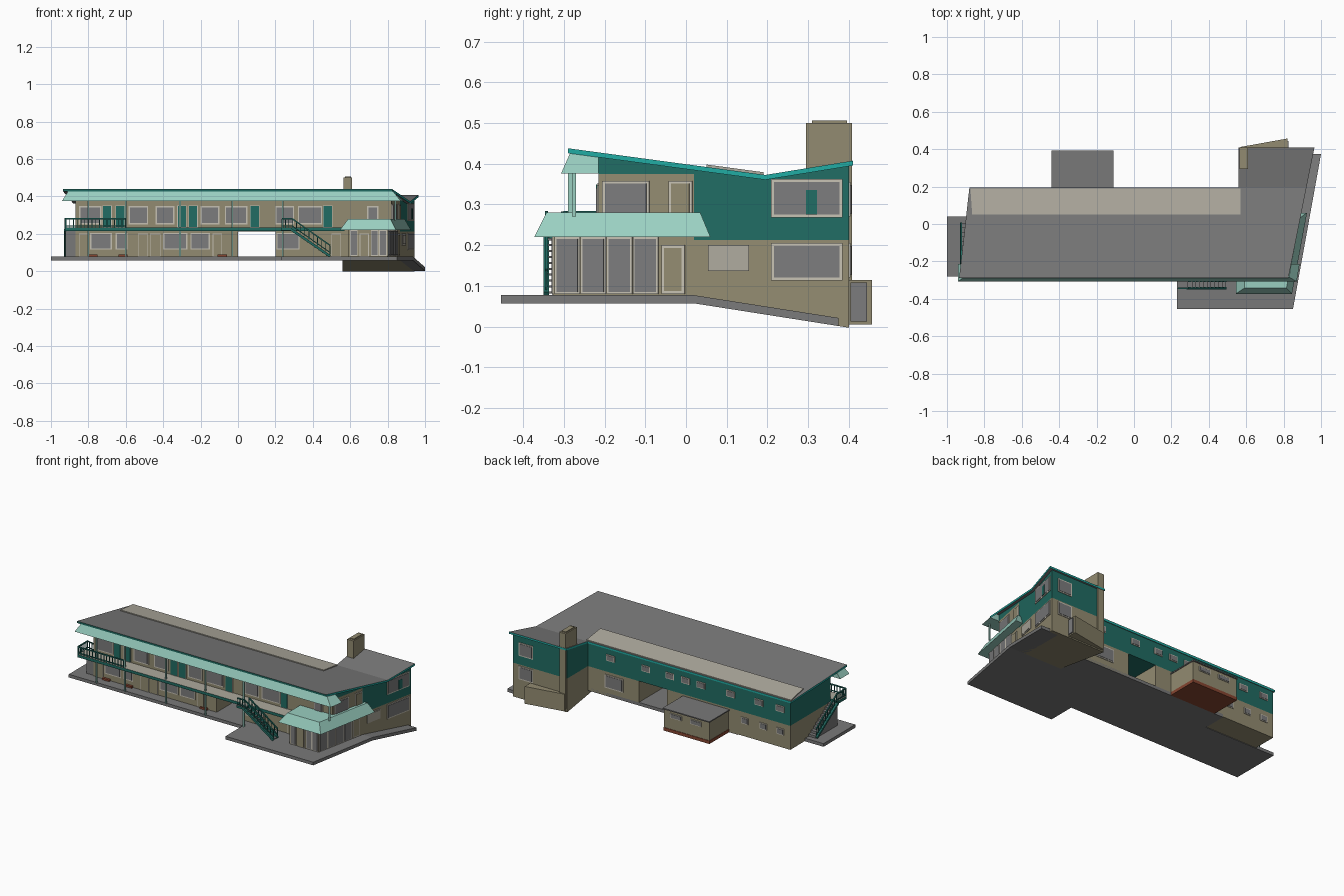
import bpy
import bmesh
from mathutils import Vector

if "Cube" in bpy.data.objects:
    bpy.data.objects.remove(bpy.data.objects["Cube"], do_unlink=True)


def colour(name, r, g, b):
    m = bpy.data.materials.new(name)
    m.use_nodes = True
    m.diffuse_color = (r, g, b, 1)
    m.node_tree.nodes["Principled BSDF"].inputs["Base Color"].default_value = (r, g, b, 1)
    return m


GREY = colour("grey", .19, .19, .19)
TAN = colour("tan", .29, .26, .165)
TEAL = colour("dark teal", .015, .15, .125)
MINT = colour("light mint", .32, .62, .53)
TRIM = colour("bright teal", .015, .4, .36)
BEIGE = colour("beige", .42, .4, .34)
PALE = colour("pale frame", .56, .53, .45)
GLASS = colour("window grey", .2, .2, .205)
BRICK = colour("brick red", .24, .06, .03)


# ---------- helpers ----------
def level(z, p):
    return z(p[1]) if callable(z) else z


def prism(bm, foot, z0, z1, mi=0, top=None):
    """Solid from a plan outline; heights may be functions of y, top may differ."""
    low = [bm.verts.new((p[0], p[1], level(z0, p))) for p in foot]
    high = [bm.verts.new((p[0], p[1], level(z1, p))) for p in (top or foot)]
    n = len(foot)
    faces = [bm.faces.new(low[::-1]), bm.faces.new(high)]
    faces += [bm.faces.new((low[i], low[(i + 1) % n], high[(i + 1) % n], high[i])) for i in range(n)]
    for f in faces:
        f.material_index = mi


def finish(bm, name, mats, rule=None):
    bmesh.ops.recalc_face_normals(bm, faces=bm.faces)
    if rule:
        for f in bm.faces:
            f.material_index = rule(f.normal)
    me = bpy.data.meshes.new(name)
    bm.to_mesh(me)
    bm.free()
    for m in mats:
        me.materials.append(m)
    ob = bpy.data.objects.new(name, me)
    bpy.context.scene.collection.objects.link(ob)
    return ob


def block(name, foot, z0, z1, *mats, top=None, rule=None):
    bm = bmesh.new()
    prism(bm, foot, z0, z1, 0, top)
    return finish(bm, name, mats, rule)


def rect(x0, x1, y0, y1):
    return [(x0, y0), (x1, y0), (x1, y1), (x0, y1)]


def beam(bm, a, b, w=.005):
    """Square bar between two points."""
    a, b = Vector(a), Vector(b)
    d = (b - a).normalized()
    side = d.cross((0, 0, 1) if abs(d.z) < .9 else (1, 0, 0)).normalized() * w / 2
    up = d.cross(side).normalized() * w / 2
    ends = [[bm.verts.new(p + s * side + t * up) for s, t in ((-1, -1), (1, -1), (1, 1), (-1, 1))]
            for p in (a, b)]
    bm.faces.new(ends[0])
    bm.faces.new(ends[1][::-1])
    for i in range(4):
        j = (i + 1) % 4
        bm.faces.new((ends[0][i], ends[0][j], ends[1][j], ends[1][i]))


def panel(name, p, q, z0, z1, fill=GLASS, frame=PALE, edge=.007):
    """Framed window or door plate; the outside lies right of the line p to q."""
    p, q = Vector(p), Vector(q)
    d = (q - p).normalized()
    out = Vector((d.y, -d.x))
    bm = bmesh.new()
    for e, t, mi in ((0, .004, 0), (edge, .006, 1)):
        a, b = p + d * e, q - d * e
        prism(bm, [a, a + out * t, b + out * t, b], z0 + e, z1 - e, mi)
    finish(bm, name, [frame, fill])


def roof_z(y):
    return .426 - .135 * (y + .29) if y < .195 else .3605 + .163 * (y - .195)


def roof_top(y):
    return roof_z(y) + .012


def strip_top(y):
    return roof_z(y) + .018


def slope_z(y):
    return .057 - .157 * max(0, y - .02)


def slope_top(y):
    return slope_z(y) + .02


def wall_x(y):
    return .82 + .2 * (y + .215)


def wing(y0, y1, x0=.56):
    return [(x0, y0), (wall_x(y0), y0), (wall_x(y1), y1), (x0, y1)]


LEFT, FRONT, BACK, MID, REAR = -.87, -.215, .19, .213, .4

# ---------- ground ----------
block("ground_slab", [(-1, -.28), (.23, -.28), (.23, -.455), (.85, -.455), (.936, .02), (.82, .02),
                      (.82, BACK), (-.5, BACK), (-.5, .04), (-1, .04)], .057, .077, GREY)
block("side_ramp", [(.82, .02), (.936, .02), (1, .375), (.88, .375)], slope_z, slope_top, GREY)

# ---------- lower storey, with an open passage ----------
block("lower_rooms_left", rect(LEFT, 0, FRONT, BACK), .06, MID, TAN)
block("lower_rooms_right", rect(.2, .56, FRONT, BACK), .06, MID, TAN)
block("lower_wing_front", wing(FRONT, .02), .06, MID, TAN)
block("lower_wing_back", wing(.02, REAR), slope_z, MID, TAN)
block("lobby", wing(-.325, FRONT, .59), .077, .225, TAN)
block("rear_room", rect(-.435, -.115, BACK, .385), .075, .195, TAN)
block("rear_room_base", rect(-.437, -.113, BACK, .388), .057, .077, BRICK)
block("rear_room_roof", rect(-.44, -.11, BACK, .393), .195, .202, GREY)
block("cellar_entry", [(.57, REAR), (.82, REAR), (.82, .457), (.57, .412)], .005, .115, TAN)

# ---------- upper storey ----------
block("upper_rooms", rect(LEFT, .56, FRONT, BACK), MID, roof_z, TEAL, TAN,
      rule=lambda n: int(n.y < -.5))
block("upper_wing_front", wing(FRONT, .02), MID, .375, TAN)
block("upper_wing_gable", wing(FRONT, .02), .375, roof_z, TEAL)
block("upper_wing_middle", wing(.02, .195), MID, roof_z, TEAL)
block("upper_wing_back", wing(.195, REAR), MID, roof_z, TEAL)


# ---------- roofs ----------
def roof_rule(n):
    return 0 if abs(n.z) > .5 else (2 if n.y < -.5 else 1)


block("main_roof", [(-.935, -.29), (.825, -.29), (.922, .195), (-.88, .195)], roof_z, roof_top,
      GREY, TRIM, TEAL, rule=roof_rule)
block("wing_roof", [(.56, .195), (.922, .195), (.965, .41), (.56, .41)], roof_z, roof_top,
      GREY, TRIM, TEAL, rule=roof_rule)
block("roof_strip", [(-.865, .05), (.57, .05), (.57, .19), (-.875, .19)], roof_top, strip_top, BEIGE)
block("front_mansard", [(-.94, -.307), (.87, -.307), (.885, FRONT), (-.94, FRONT)], .376, roof_z, MINT,
      top=[(-.91, -.285), (.83, -.285), (.84, FRONT), (-.91, FRONT)])
block("lobby_canopy", [(.545, -.373), (.845, -.373), (.925, .06), (.83, .06), (.545, FRONT)], .22, .28, MINT,
      top=[(.59, -.343), (.815, -.343), (.89, .035), (.83, .035), (.59, FRONT)])
block("chimney", rect(.565, .61, .295, .408), .02, .5, TAN)
block("chimney_cap", rect(.572, .603, .31, .395), .5, .506, TAN)

# ---------- balcony ----------
block("balcony_deck", rect(-.925, .57, -.3, FRONT), .214, .232, BEIGE, TEAL,
      rule=lambda n: int(abs(n.z) < .5))
bm = bmesh.new()
for x in (-.8, -.6, -.31, -.03, .24):
    beam(bm, (x, -.285, .077), (x, -.285, .38), .009)
beam(bm, (.84, -.275, .27), (.84, -.275, .38), .009)
finish(bm, "posts", [MINT])


def railing(name, a, b, count, height=.048):
    a, b = Vector(a), Vector(b)
    up = Vector((0, 0, height))
    bm = bmesh.new()
    beam(bm, a + up, b + up, .007)
    beam(bm, a + up * .2, b + up * .2, .005)
    for i in range(count + 1):
        p = a.lerp(b, i / count)
        beam(bm, p, p + up, .004)
    finish(bm, name, [TEAL])


railing("balcony_railing", (-.92, -.297, .232), (-.6, -.297, .232), 16)
railing("balcony_end_railing", (-.922, -.297, .232), (-.922, -.2, .232), 5)
railing("landing_railing", (.235, -.343, .232), (.29, -.343, .232), 3)

# ---------- front stairs ----------
block("stair_landing", rect(.23, .29, -.345, -.3), .218, .232, GREY, TEAL,
      rule=lambda n: int(abs(n.z) < .5))
bm = bmesh.new()
for i in range(10):
    x, z = .29 + .02 * i, .217 - .0145 * i
    prism(bm, rect(x, x + .022, -.343, -.302), z - .005, z)
finish(bm, "stair_treads", [GREY])
for side, y in (("front", -.343), ("back", -.303)):
    bm = bmesh.new()
    beam(bm, (.285, y, .222), (.492, y, .08), .013)
    finish(bm, side + "_stair_stringer", [TEAL])
    railing(side + "_stair_railing", (.29, y, .232), (.492, y, .09), 9)

# ---------- end stairs ----------
bm = bmesh.new()
for i in range(9):
    y = -.21 + .024 * i
    prism(bm, rect(-.922, LEFT, y, y + .024), .077, .215 - .0155 * i)
finish(bm, "end_stair_steps", [GREY])
bm = bmesh.new()
beam(bm, (-.925, -.21, .22), (-.925, .005, .08), .013)
finish(bm, "end_stair_stringer", [TEAL])
railing("end_stair_railing", (-.924, -.2, .232), (-.924, .005, .09), 9)

# ---------- front windows and doors ----------
for a, b in ((-.85, -.73), (-.585, -.48), (-.44, -.34), (-.2, -.1), (-.07, .05),
             (.2, .3), (.32, .45), (.69, .75)):
    panel("upper_window", (a, FRONT), (b, FRONT), .25, .348)
for a, b in ((-.725, -.675), (-.655, -.605), (-.325, -.275), (-.265, -.215), (.065, .115),
             (.455, .505)):
    panel("upper_door", (a, FRONT), (b, FRONT), .233, .352, TEAL, PALE, .003)
for a, b in ((-.79, -.675), (-.655, -.59), (-.4, -.27), (-.255, -.15), (.205, .33)):
    panel("lower_window", (a, FRONT), (b, FRONT), .115, .205)
for a, b in ((-.85, -.8), (-.535, -.48), (-.47, -.415), (-.135, -.085), (.5, .55)):
    panel("lower_door", (a, FRONT), (b, FRONT), .078, .2, TAN, PALE, .003)
for x in (-.8, -.64, -.11):
    block("planter", rect(x, x + .05, -.23, FRONT), .077, .088, BRICK)


# ---------- lobby and right side ----------
def side_panel(name, y0, y1, z0, z1, **kw):
    panel(name, (wall_x(y0), y0), (wall_x(y1), y1), z0, z1, **kw)


for i in range(4):
    y = -.322 + .064 * i
    side_panel("lobby_glazing", y, y + .062, .08, .22, edge=.005)
for a, b in ((.6, .64), (.71, .752), (.755, .796)):
    panel("lobby_front_glazing", (a, -.325), (b, -.325), .08, .22, edge=.005)
panel("lobby_front_door", (.65, -.325), (.7, -.325), .078, .2, TAN, PALE, .004)
side_panel("side_door", -.06, -.003, .08, .2, fill=TAN)
side_panel("side_notice_panel", .055, .155, .137, .2, fill=BEIGE, frame=BEIGE)
side_panel("side_window_lower", .21, .385, .113, .205)
side_panel("side_window_upper", .21, .385, .268, .362)
block("side_window_curtain", [(wall_x(y) + t, y) for y, t in ((.295, 0), (.295, .008), (.322, .008), (.322, 0))],
      .275, .335, TEAL)
side_panel("balcony_side_window", -.205, -.09, .262, .358)
side_panel("balcony_side_door", -.042, .016, .235, .358, fill=TAN)
panel("cellar_door", (.82, .404), (.82, .445), .012, .108, GLASS, GREY, .002)

# ---------- rear windows ----------
for x in (.4, .15, -.02, -.13, -.24, -.45, -.65, -.8):
    panel("rear_upper_window", (x + .03, BACK), (x - .03, BACK), .285, .325, edge=.005)
for x in (-.55, -.68, -.8):
    panel("rear_lower_window", (x + .025, BACK), (x - .025, BACK), .14, .18, edge=.005)
panel("rear_large_window", (.44, BACK), (.31, BACK), .11, .195)
for x in (-.2, -.34):
    panel("rear_room_window", (x + .04, .385), (x - .04, .385), .15, .18, edge=.004)
for z in (.12, .27):
    panel("wing_rear_window", (.9, REAR), (.8, REAR), z, z + .085)
